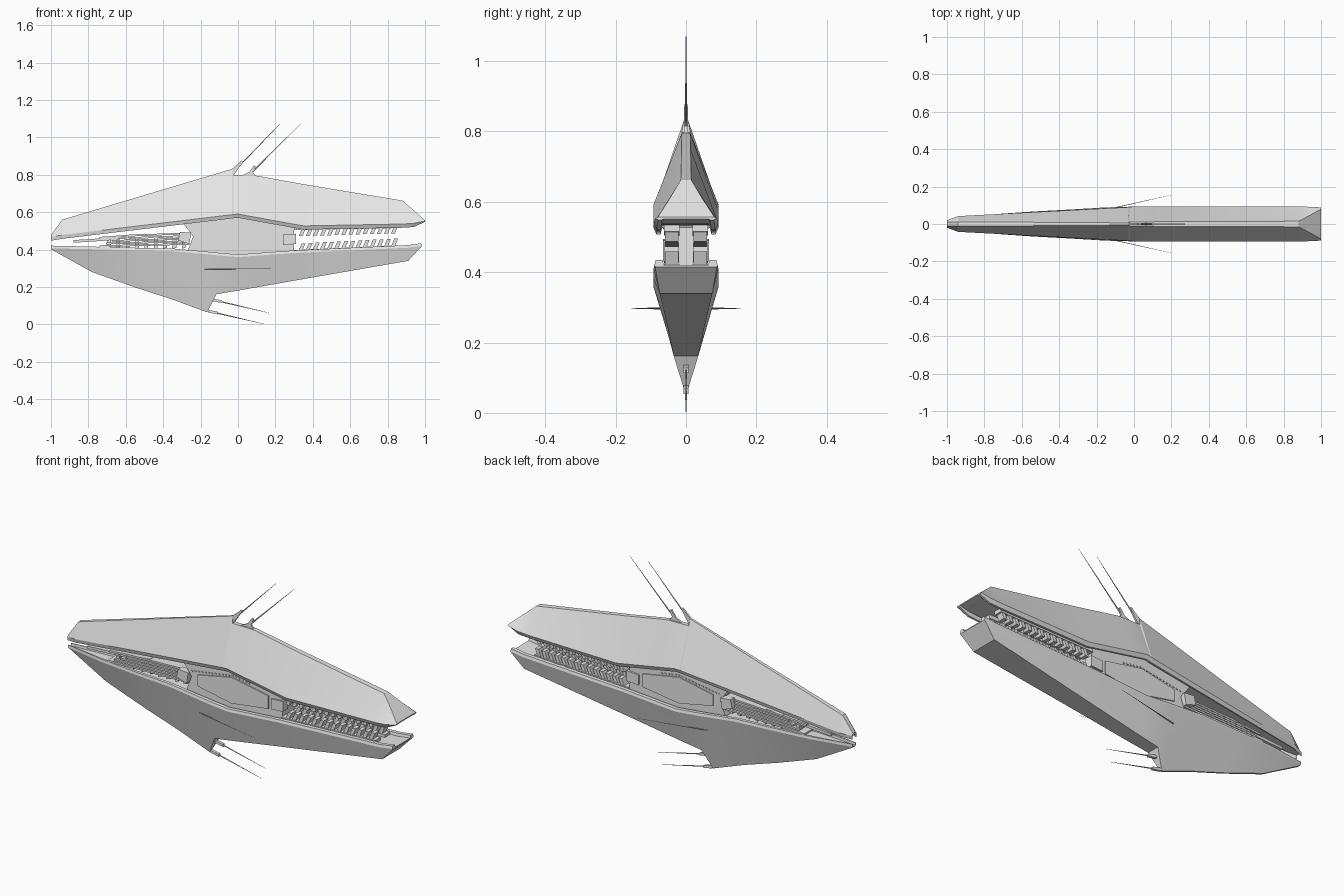
import bpy, bmesh, math
from mathutils import Vector

cube = bpy.data.objects.get("Cube")
if cube:
    bpy.data.objects.remove(cube)

grey = bpy.data.materials.new("hull_grey")
grey.use_nodes = True
grey.diffuse_color = (0.8, 0.8, 0.8, 1)
grey.node_tree.nodes["Principled BSDF"].inputs["Base Color"].default_value = (0.8, 0.8, 0.8, 1)


def finish(name, bm, smooth=False):
    bmesh.ops.recalc_face_normals(bm, faces=bm.faces)
    mesh = bpy.data.meshes.new(name)
    for f in bm.faces:
        f.smooth = smooth
    bm.to_mesh(mesh)
    bm.free()
    if smooth:
        mesh.set_sharp_from_angle(angle=math.radians(20))
    mesh.materials.append(grey)
    obj = bpy.data.objects.new(name, mesh)
    bpy.context.collection.objects.link(obj)
    return obj


def loft(name, sections):
    """Skin (x, half profile) sections, mirrored across y."""
    bm = bmesh.new()
    rings = []
    for x, half in sections:
        ring = half + [(-y, z) for y, z in reversed(half)]
        rings.append([bm.verts.new((x, y, z)) for y, z in ring])
    n = len(rings[0])
    for a, b in zip(rings, rings[1:]):
        for i in range(n):
            j = (i + 1) % n
            bm.faces.new((a[i], a[j], b[j], b[i]))
    bm.faces.new(rings[0])
    bm.faces.new(rings[-1])
    return finish(name, bm, True)


def add_prism(bm, points, y0, y1):
    """Extrude an x-z outline from y0 to y1."""
    a = [bm.verts.new((x, y0, z)) for x, z in points]
    b = [bm.verts.new((x, y1, z)) for x, z in points]
    bm.faces.new(a)
    bm.faces.new(b)
    for i in range(len(a)):
        j = (i + 1) % len(a)
        bm.faces.new((a[i], a[j], b[j], b[i]))


def prism(name, points, y0, y1):
    bm = bmesh.new()
    add_prism(bm, points, y0, y1)
    return finish(name, bm)


def bar(x0, z0, x1, z1, h):
    return [(x0, z0), (x1, z1), (x1, z1 + h), (x0, z0 + h)]


def needle(name, start, end, radius):
    start, end = Vector(start), Vector(end)
    d = end - start
    bm = bmesh.new()
    bmesh.ops.create_cone(bm, cap_ends=True, segments=6, radius1=radius,
                          radius2=radius * 0.2, depth=d.length)
    bmesh.ops.transform(bm, verts=bm.verts, matrix=d.to_track_quat('Z', 'Y').to_matrix().to_4x4())
    bmesh.ops.translate(bm, verts=bm.verts, vec=(start + end) / 2)
    return finish(name, bm)


# Upper hull: x, ridge height, ridge half width, widest height, half width
upper = [(-1, 0.478, 0.01, 0.468, 0.02), (-0.94, 0.56, 0.012, 0.478, 0.042),
         (-0.03, 0.832, 0.006, 0.587, 0.09), (-0.025, 0.797, 0.012, 0.588, 0.091),
         (0, 0.796, 0.012, 0.59, 0.093), (0.1, 0.795, 0.012, 0.572, 0.093),
         (0.35, 0.75, 0.013, 0.527, 0.093), (0.88, 0.662, 0.015, 0.537, 0.093),
         (0.94, 0.61, 0.046, 0.541, 0.092), (1, 0.557, 0.08, 0.553, 0.088)]
sections = []
for x, zr, r, zw, w in upper:
    lip = 0.02 if x < 0.98 else 0.004
    sections.append((x, [(r, zr), (w, zw), (w * 0.9, zw - lip),
                         (w * 0.78, zw - lip), (w * 0.73, zw - 0.002)]))
loft("upper_hull", sections)

# Lower hull: x, keel height, keel half width, widest height, half width
lower = [(-1, 0.402, 0.008, 0.407, 0.014), (-0.78, 0.28, 0.006, 0.402, 0.05),
         (-0.55, 0.198, 0.005, 0.396, 0.066), (-0.35, 0.133, 0.005, 0.392, 0.077),
         (-0.165, 0.065, 0.005, 0.375, 0.088), (-0.115, 0.162, 0.035, 0.37, 0.09),
         (0, 0.181, 0.039, 0.36, 0.093), (0.3, 0.234, 0.05, 0.382, 0.093),
         (0.91, 0.34, 0.075, 0.41, 0.092), (0.98, 0.415, 0.088, 0.42, 0.09)]
sections = []
for x, zb, b, zw, w in lower:
    sections.append((x, [(b, zb), (w, zw), (w * 0.96, zw + 0.014),
                         (w * 0.74, zw + 0.014), (w * 0.7, zw)]))
loft("lower_hull", sections)

# Central core joining the two hulls, with raised side panels
prism("core", [(-0.27, 0.39), (0, 0.35), (0.3, 0.37), (0.3, 0.53), (0, 0.6), (-0.3, 0.55),
               (-0.24, 0.47)], -0.052, 0.052)
for side, tag in ((-1, "right"), (1, "left")):
    prism("core_panel_" + tag, [(-0.2, 0.43), (0, 0.39), (0.22, 0.42), (0.22, 0.49),
                                (0, 0.53), (-0.2, 0.49)], side * 0.05, side * 0.058)
    prism("front_block_" + tag, [(-0.32, 0.45), (-0.26, 0.43), (-0.25, 0.49), (-0.31, 0.495)],
          side * 0.03, side * 0.066)
    prism("rear_block_" + tag, bar(0.24, 0.425, 0.31, 0.43, 0.055), side * 0.02, side * 0.062)

    # Row of small ports along the core
    bm = bmesh.new()
    for i in range(18):
        x = -0.24 + 0.02 * i
        z = 0.535 - abs(x) * 0.16
        add_prism(bm, bar(x, z, x + 0.009, z, 0.006), side * 0.05, side * 0.056)
    finish("core_ports_" + tag, bm)

    # Rear ladders of slanted ribs on rails
    bm = bmesh.new()
    for i in range(14):
        x = 0.325 + 0.038 * i
        rise = 0.015 * i / 13
        for z, h in ((0.472 + rise, 0.04), (0.398 + rise * 1.3, 0.036 + rise / 3)):
            add_prism(bm, [(x, z), (x + 0.02, z), (x + 0.036, z + h), (x + 0.016, z + h)],
                      side * 0.022, side * 0.06)
    add_prism(bm, bar(0.3, 0.505, 0.86, 0.515, 0.03), side * 0.018, side * 0.062)
    add_prism(bm, bar(0.3, 0.37, 0.86, 0.395, 0.028), side * 0.018, side * 0.062)
    finish("rear_ribs_" + tag, bm)

    # Side needle
    needle("side_needle_" + tag, (-0.18, side * 0.07, 0.297), (0.2, side * 0.155, 0.297), 0.003)

# Front machinery: long stacked slats narrowing to the nose
bm = bmesh.new()
for i in range(5):
    x0 = -0.74 + 0.035 * i
    z0 = 0.414 + 0.014 * i
    w = 0.05 - 0.003 * i
    add_prism(bm, bar(x0, z0, -0.26, z0 + 0.012, 0.009), -w, w)
for i in range(9):
    x = -0.7 + 0.05 * i
    add_prism(bm, bar(x, 0.405, x + 0.02, 0.41, 0.045 + 0.003 * i), -0.035, 0.035)
add_prism(bm, bar(-0.88, 0.437, -0.64, 0.452, 0.014), -0.026, 0.026)
add_prism(bm, bar(-0.74, 0.458, -0.5, 0.475, 0.01), -0.034, 0.034)
finish("front_slats", bm)

# Dorsal fins and antennae
prism("dorsal_fin_front", [(-0.045, 0.82), (-0.03, 0.785), (0.025, 0.87), (0.02, 0.877)], -0.005, 0.005)
prism("dorsal_fin_rear", [(0.0, 0.785), (0.1, 0.785), (0.08, 0.815), (0.095, 0.845), (0.085, 0.85),
                          (0.06, 0.815)], -0.005, 0.005)
needle("dorsal_antenna_front", (-0.03, 0, 0.81), (0.225, 0, 1.072), 0.004)
needle("dorsal_antenna_rear", (0.06, 0, 0.8), (0.335, 0, 1.072), 0.004)

# Keel brackets and antennae
for z, tag in ((0.072, "lower"), (0.132, "upper")):
    x = -0.16 if tag == "lower" else -0.135
    prism("keel_bracket_" + tag, bar(x, z - 0.008, x + 0.05, z - 0.018, 0.014), -0.007, 0.007)
    needle("keel_antenna_" + tag, (x, 0, z), (x + 0.3, 0, z - 0.07), 0.004)
